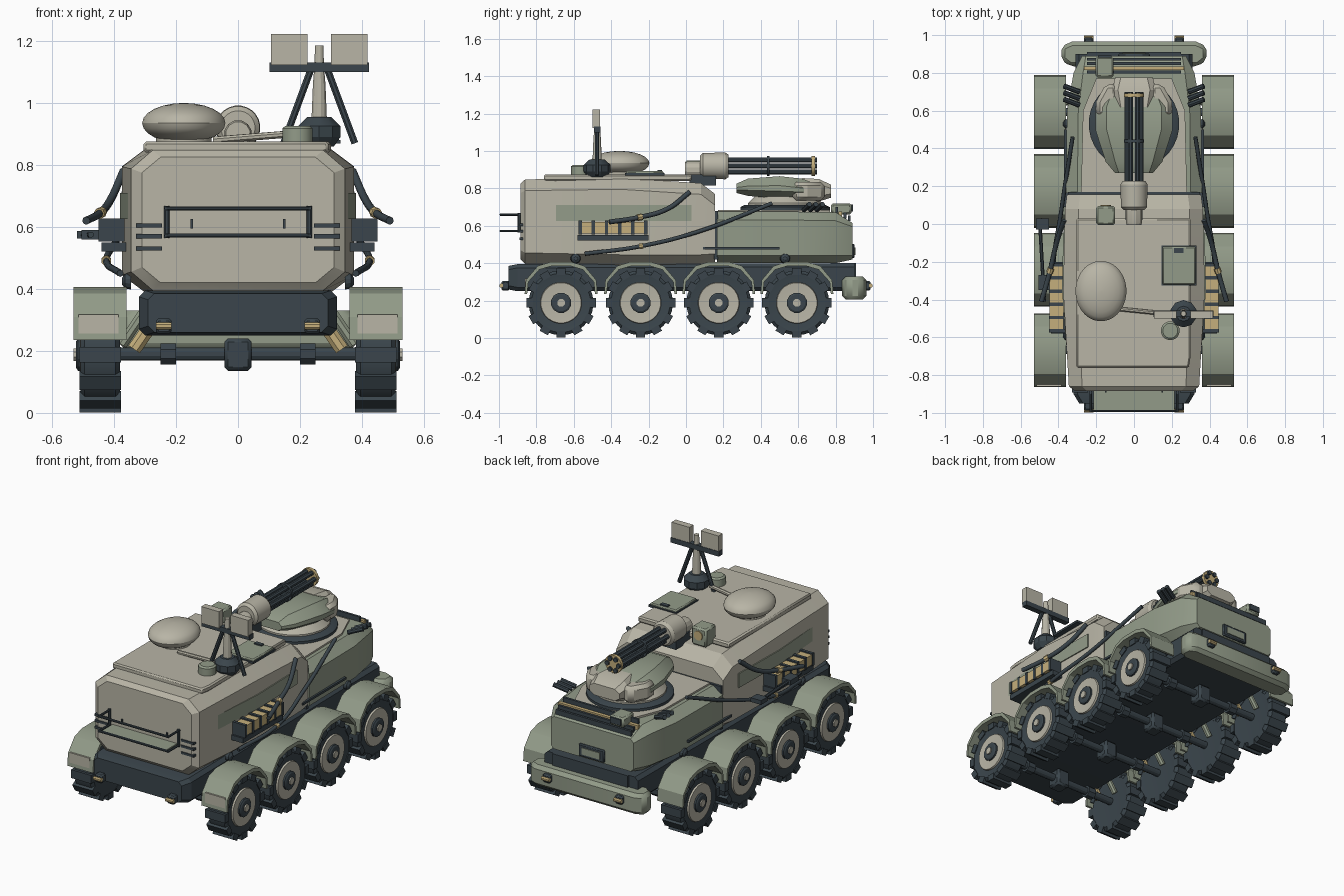
import bpy, bmesh
from math import pi, cos, sin, radians
from mathutils import Vector, Matrix

cube = bpy.data.objects.get("Cube")
if cube:
    bpy.data.objects.remove(cube, do_unlink=True)


def material(name, rgb):
    m = bpy.data.materials.new(name)
    m.use_nodes = True
    m.diffuse_color = (*rgb, 1)
    bsdf = next(n for n in m.node_tree.nodes if n.type == 'BSDF_PRINCIPLED')
    bsdf.inputs["Base Color"].default_value = (*rgb, 1)
    return m


CREAM = material("warm grey", (0.48, 0.46, 0.38))
GREEN = material("sage green", (0.29, 0.33, 0.25))
DARK = material("slate", (0.043, 0.06, 0.072))
GOLD = material("brass", (0.56, 0.43, 0.2))
made = []


def build(name, shells, mat, mirror=False, bevel=0):
    """Each shell is a list of equal-length point loops, skinned and capped."""
    bm = bmesh.new()
    for loops in shells:
        rings = [[bm.verts.new(p) for p in loop] for loop in loops]
        n = len(rings[0])
        for a, b in zip(rings, rings[1:]):
            for i in range(n):
                bm.faces.new((a[i], a[(i + 1) % n], b[(i + 1) % n], b[i]))
        bm.faces.new(rings[0])
        bm.faces.new(rings[-1])
    bmesh.ops.recalc_face_normals(bm, faces=bm.faces)
    me = bpy.data.meshes.new(name)
    bm.to_mesh(me)
    bm.free()
    me.materials.append(mat)
    ob = bpy.data.objects.new(name, me)
    bpy.context.collection.objects.link(ob)
    if bevel:
        mod = ob.modifiers.new("Bevel", 'BEVEL')
        mod.width, mod.segments = bevel, 1
    if mirror:
        ob.modifiers.new("Mirror", 'MIRROR')
    made.append(ob)
    return ob


def block(c, s, M=Matrix()):
    corners = [(-.5, -.5), (.5, -.5), (.5, .5), (-.5, .5)]
    return [[M @ Vector((c[0] + u * s[0], c[1] + v * s[1], c[2] + w * s[2]))
             for u, v in corners] for w in (-.5, .5)]


def box(name, c, s, mat, mirror=False, bevel=0):
    return build(name, [block(c, s)], mat, mirror, bevel)


def round_loops(prof, loc, axis, seg, sx=1, sy=1):
    q = Vector((0, 0, 1)).rotation_difference(Vector(axis))
    return [[Vector(loc) + q @ Vector((r * cos((i + .5) * 2 * pi / seg) * sx,
                                       r * sin((i + .5) * 2 * pi / seg) * sy, h))
             for i in range(seg)] for r, h in prof]


def lathe(name, prof, loc, mat, axis=(0, 0, 1), seg=24, mirror=False, sx=1, sy=1):
    return build(name, [round_loops(prof, loc, axis, seg, sx, sy)], mat, mirror)


def rod_loops(p, q, r, seg=8):
    d = Vector(q) - Vector(p)
    return round_loops([(r, 0), (r, d.length)], p, d.normalized(), seg)


def rod(name, p, q, r, mat, mirror=False, seg=8):
    return build(name, [rod_loops(p, q, r, seg)], mat, mirror)


def octagon(y, w, zb, zt, cx, cb, ct):
    half = [(w - cx, zb), (w, zb + cb), (w, zt - ct), (w - cx, zt)]
    return [(x, y, z) for x, z in half] + [(-x, y, z) for x, z in half[::-1]]


def plan(name, pts, z0, z1, mat, mirror=False, bevel=0):
    return build(name, [[[(x, y, z) for x, y in pts] for z in (z0, z1)]], mat, mirror, bevel)


# Chassis, rear hull and cab
build("chassis", [[octagon(-.95, .29, .26, .385, .02, .02, .02),
                   octagon(-.9, .32, .25, .395, .02, .02, .02),
                   octagon(.9, .31, .25, .4, .02, .02, .02)]], DARK)
build("rear_hull", [[octagon(-.885, .31, .42, .825, .06, .05, .05),
                     octagon(-.86, .345, .395, .848, .07, .06, .06),
                     octagon(-.35, .375, .385, .855, .08, .06, .06),
                     octagon(.08, .365, .395, .828, .07, .05, .06),
                     octagon(.155, .355, .4, .77, .07, .05, .06)]], CREAM)
build("cab_hull", [[octagon(.165, .36, .4, .675, .06, .04, .045),
                    octagon(.6, .355, .4, .675, .06, .04, .045),
                    octagon(.8, .32, .4, .672, .05, .04, .045),
                    octagon(.89, .275, .42, .615, .02, .02, .02)]], GREEN)
box("hull_seam", (0, .16, .55), (.7, .02, .26), DARK)
plan("roof_plate", [(-.305, .03), (.3, .03), (.3, -.7), (.29, -.76), (-.305, -.76)],
     .84, .875, CREAM, bevel=.008)
plan("side_strip", [(.349, -.77), (.381, -.35), (.373, .03), (.3, .03), (.3, -.77)],
     .625, .71, GREEN, mirror=True)
plan("cab_deck", [(-.28, .17), (.28, .17), (.27, .6), (.2, .77), (-.2, .77), (-.27, .6)],
     .66, .685, CREAM)

# Cab front, grille and bumper
plan("bumper", [(.33, .965), (.385, .94), (.385, .87), (.34, .835),
                (-.34, .835), (-.385, .87), (-.385, .94), (-.33, .965)], .205, .33, GREEN, bevel=.02)
box("bumper_mount", (0, .88, .36), (.5, .06, .08), DARK)
box("front_plate_frame", (0, .892, .465), (.17, .02, .075), DARK, bevel=.006)
box("front_plate", (0, .902, .465), (.12, .01, .04), GREEN)
box("brass_strip", (0, .825, .663), (.53, .02, .025), GOLD)
build("cab_slats", [block((0, y, .69 - (y - .8) * .7), (.5, .014, .03))
                    for y in (.805, .85, .872)], DARK)
box("sight_box", (-.155, .83, .69), (.095, .11, .06), GREEN, bevel=.01)
box("sight_visor", (-.155, .887, .695), (.07, .01, .035), DARK)
build("smoke_launchers", [rod_loops((.29, .7 - .035 * i, .685), (.37, .73 - .035 * i, .715), .014)
                          for i in range(3)], DARK, mirror=True)

# Turret on the cab
lathe("turret_ring", [(.24, .68), (.24, .7), (.215, .712)], (0, .53, 0), DARK, seg=32)
lathe("turret_collar", [(.2, .7), (.2, .722), (.16, .76)], (0, .53, 0), CREAM, seg=24)
build("turret", [[octagon(.27, .1, .775, .825, .02, .015, .02),
                  octagon(.33, .15, .76, .852, .05, .03, .04),
                  octagon(.5, .205, .745, .865, .06, .04, .05),
                  octagon(.62, .205, .74, .852, .06, .04, .05),
                  octagon(.69, .17, .75, .825, .05, .03, .03)]], GREEN)
build("turret_nose", [[octagon(.62, .1, .73, .855, .03, .03, .03),
                       octagon(.71, .115, .73, .85, .03, .03, .03),
                       octagon(.775, .1, .75, .82, .03, .02, .02)]], CREAM)
plan("turret_cheek", [(.09, .57), (.2, .57), (.2, .65), (.15, .74), (.09, .74)],
     .735, .835, CREAM, mirror=True, bevel=.02)

# Rotary gun
Y = (0, 1, 0)
gun = (0, 0, .92)
lathe("gun_housing", [(.055, .075), (.07, .09), (.072, .21), (.06, .228)], gun, CREAM, Y)
lathe("gun_breech", [(.04, -.005), (.045, .01), (.045, .08)], (0, 0, .9), CREAM, Y, seg=12)
box("gun_mount", (0, .09, .845), (.09, .14, .06), DARK)
build("gun_barrels", [rod_loops((.037 * cos(a), .22, .92 + .037 * sin(a)),
                                (.037 * cos(a), .7, .92 + .037 * sin(a)), .014)
                      for a in [i * pi / 3 for i in range(6)]], DARK)
lathe("barrel_clamp", [(.054, .432), (.054, .447)], gun, DARK, Y)
lathe("muzzle_clamp", [(.054, .672), (.054, .69)], gun, GOLD, Y)
box("optic_box", (-.15, .045, .895), (.1, .1, .11), GREEN, bevel=.01)
lathe("optic_lens", [(.028, 0), (.028, .008)], (-.15, .093, .905), GOLD, Y, seg=12)

# Roof dome, hatch, canister and mast
dome = [(max(.02, cos(a)), sin(a)) for a in [(-.5 + i / 12) * pi for i in range(13)]]
lathe("roof_dome", [(r, h * .065) for r, h in dome], (-.175, -.355, .935), CREAM,
      seg=32, sx=.135, sy=.16)
lathe("dome_foot", [(.09, .87), (.09, .9)], (-.175, -.355, 0), CREAM)
rod("dome_arm", (-.08, -.45, .88), (.17, -.475, .9), .012, CREAM)
box("roof_hatch", (.238, -.22, .882), (.175, .2, .02), GREEN, bevel=.006)
box("hatch_rim", (.238, -.22, .875), (.185, .21, .012), DARK)
box("hatch_latch", (.238, -.14, .893), (.05, .025, .012), DARK)
lathe("canister", [(.05, .87), (.05, .918), (.04, .926)], (.192, -.565, 0), GREEN, seg=16)
mast = (.262, -.475, 0)
lathe("mast_base", [(.05, .86), (.072, .89), (.072, .925), (.04, .955)], mast, DARK, seg=10)
lathe("mast_post", [(.026, .94), (.021, 1.06), (.016, 1.12), (.014, 1.185)], mast, CREAM, seg=12)
build("mast_legs", [rod_loops((.262 + s * .028, -.475, 1.105), (.262 + s * .115, -.475, .87), .012)
                    for s in (-1, 1)], DARK)
box("mast_crossbar", (.262, -.475, 1.115), (.32, .035, .03), DARK)
build("mast_panels", [block((.262 + s * .097, -.48, 1.172), (.118, .04, .1))
                      for s in (-1, 1)], CREAM)

# Rear rack, vents and tow hooks
bars = []
for z in (.572, .66):
    bars.append(rod_loops((-.23, -.99, z), (.23, -.99, z), .007))
    bars += [rod_loops((x, -.88, z), (x, -.995, z), .007) for x in (-.23, .23)]
bars += [rod_loops((x, -.892, .565), (x, -.892, .667), .009) for x in (-.23, .23)]
build("rack_frame", bars, DARK)
box("rack_shelf", (0, -.935, .572), (.43, .11, .008), GREEN)
box("rack_catch", (.15, -.888, .61), (.008, .008, .03), DARK, mirror=True)
build("rear_vents", [block((.287, -.876, z), (.085, .03, .013)) for z in (.53, .57, .605)],
      DARK, mirror=True)
for end, y in (("rear", -.965), ("front", .965)):
    box(end + "_tow_hook", (.24, y, .28), (.05, .045, .05), DARK, mirror=True, bevel=.008)
    rod(end + "_tow_pin", (.215, y * 1.023, .28), (.265, y * 1.023, .28), .012, GOLD, mirror=True)

# Side stowage, cables and fittings
box("stowage_boxes", (.41, -.39, .59), (.075, .34, .06), GOLD, mirror=True)
build("stowage_straps", [block((.408, -.565 + .07 * i, .59), (.085, .018, .075))
                         for i in range(6)], DARK, mirror=True)
box("stowage_tray", (.4, -.39, .535), (.08, .38, .03), DARK, mirror=True)
box("cab_side_rail", (.36, .295, .48), (.02, .41, .013), DARK, mirror=True)
for y in (-.59, .53):
    lathe("side_knob", [(.028, 0), (.024, .02), (.01, .03)], (.345, y, .425), DARK, (1, 0, 0), 12, True)


def hose(name, pts, r):
    cu = bpy.data.curves.new(name, 'CURVE')
    cu.dimensions = '3D'
    cu.bevel_depth, cu.bevel_resolution, cu.use_fill_caps = r, 2, True
    sp = cu.splines.new('BEZIER')
    sp.bezier_points.add(len(pts) - 1)
    for b, p in zip(sp.bezier_points, pts):
        b.co = p
        b.handle_left_type = b.handle_right_type = 'AUTO'
    cu.materials.append(DARK)
    bpy.context.collection.objects.link(bpy.data.objects.new(name, cu))


for side, s in (("left", 1), ("right", -1)):
    hose(side + "_upper_cable", [(s * .37, .02, .78), (s * .41, -.1, .69),
                                 (s * .445, -.25, .645), (s * .49, -.41, .62)], .013)
    hose(side + "_lower_cable", [(s * .325, .46, .72), (s * .385, .07, .57),
                                 (s * .425, -.245, .49), (s * .38, -.54, .45)], .011)
rod("upper_cable_band", (.44, -.235, .648), (.448, -.26, .643), .018, GOLD, mirror=True)
rod("lower_cable_band", (.425, -.23, .493), (.425, -.25, .489), .016, GOLD, mirror=True)
rod("side_tool_shaft", (-.5, .03, .575), (-.475, -.41, .575), .01, DARK)
build("side_tool_body", [block((-.485, 0, .575), (.07, .06, .025)),
                         block((-.475, -.31, .575), (.06, .08, .03))], DARK)

# Running gear
arch = [(.195, .235), (.188, .31), (.125, .385), (.055, .407)]
arch += [(-y, z) for y, z in arch[::-1]]
inner = [(y * .93, .235 + (z - .235) * .87) for y, z in arch[::-1]]
for n, y in enumerate((-.668, -.243, .175, .593), 1):
    tag = "_%d" % n
    hub = (0, y, .188)
    X = (1, 0, 0)
    lathe("tyre" + tag, [(.1, .385), (.155, .38), (.173, .395), (.173, .495), (.158, .508),
                         (.11, .5)], hub, DARK, X, 36, True)
    build("tread" + tag, [block((.445, 0, .168), (.134, .05, .036),
                                Matrix.Translation(hub) @ Matrix.Rotation(i * pi / 6, 4, 'X'))
                          for i in range(12)], DARK, mirror=True)
    lathe("wheel_disc" + tag, [(.112, .495), (.108, .51), (.06, .506)], hub, CREAM, X, 24, True)
    lathe("hub_ring" + tag, [(.055, .5), (.055, .516), (.045, .522)], hub, DARK, X, 12, True)
    lathe("hub_cap" + tag, [(.022, .515), (.022, .53)], hub, CREAM, X, 8, True)
    build("fender" + tag, [[[(x, y + a, z) for a, z in arch + inner] for x in (.36, .53)]],
          GREEN, mirror=True)
    rod("axle" + tag, (-.4, y, .19), (.4, y, .19), .022, DARK, seg=12)
    box("differential" + tag, (0, y, .188), (.088, .09, .105), DARK, bevel=.012)
    rod("axle_collar" + tag, (.2, y, .19), (.25, y, .19), .036, DARK, mirror=True)
    rod("damper" + tag, (.29, y - .04, .27), (.335, y - .04, .205), .024, GOLD, mirror=True)
    rod("arm" + tag, (.3, y + .05, .33), (.375, y + .05, .22), .018, GREEN, mirror=True)
box("mud_flap", (.45, -.856, .277), (.13, .01, .08), CREAM, mirror=True)

# Smooth round parts, keep hard edges
bpy.ops.object.select_all(action='DESELECT')
for ob in made:
    ob.select_set(True)
bpy.context.view_layer.objects.active = made[0]
bpy.ops.object.shade_smooth_by_angle(angle=radians(28))
